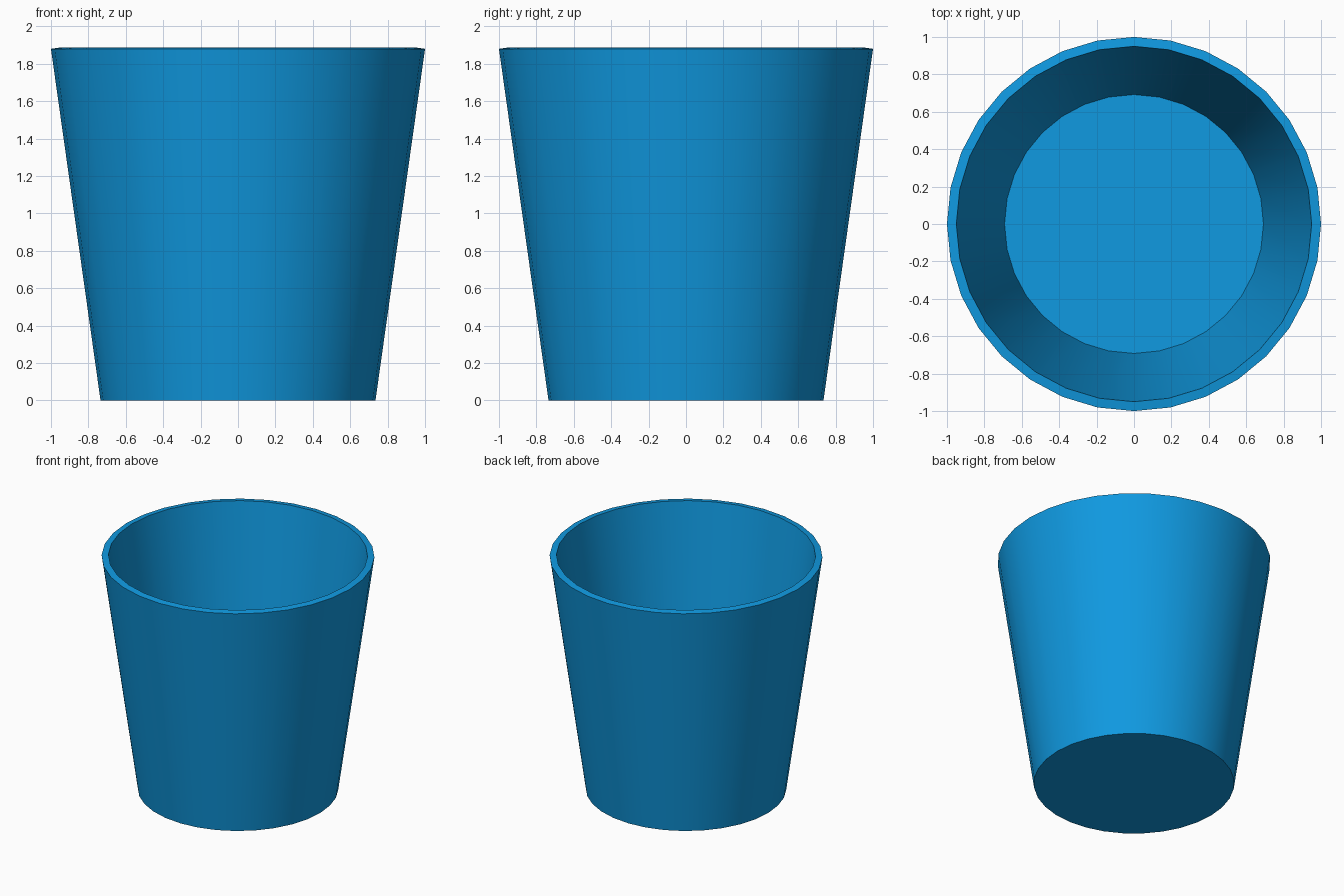
import bpy, bmesh
from math import cos, sin, pi, radians

if "Cube" in bpy.data.objects:
    bpy.data.objects.remove(bpy.data.objects["Cube"])

SIDES = 32
# Wall profile (radius, height): outer foot, outer rim, inner rim, inner floor
PROFILE = [(0.735, 0.0), (1.0, 1.88), (0.95, 1.887), (0.692, 0.05)]

# Tapered cup: stacked rings, capped under the base and on the inner floor
bm = bmesh.new()
rings = [[bm.verts.new((r * cos(2 * pi * i / SIDES), r * sin(2 * pi * i / SIDES), z))
          for i in range(SIDES)] for r, z in PROFILE]
for a, b in zip(rings, rings[1:]):
    for i in range(SIDES):
        j = (i + 1) % SIDES
        bm.faces.new((a[i], a[j], b[j], b[i]))
bm.faces.new(rings[0][::-1])
bm.faces.new(rings[-1])
bmesh.ops.recalc_face_normals(bm, faces=bm.faces)

mesh = bpy.data.meshes.new("cup")
bm.to_mesh(mesh)
bm.free()
cup = bpy.data.objects.new("cup", mesh)
bpy.context.collection.objects.link(cup)

# Blue plastic
mat = bpy.data.materials.new("blue")
mat.diffuse_color = (0.005, 0.32, 0.75, 1)
mat.use_nodes = True
mat.node_tree.nodes["Principled BSDF"].inputs["Base Color"].default_value = mat.diffuse_color
mesh.materials.append(mat)

# Smooth walls, crisp rim and base
bpy.context.view_layer.objects.active = cup
cup.select_set(True)
bpy.ops.object.shade_smooth_by_angle(angle=radians(30))
